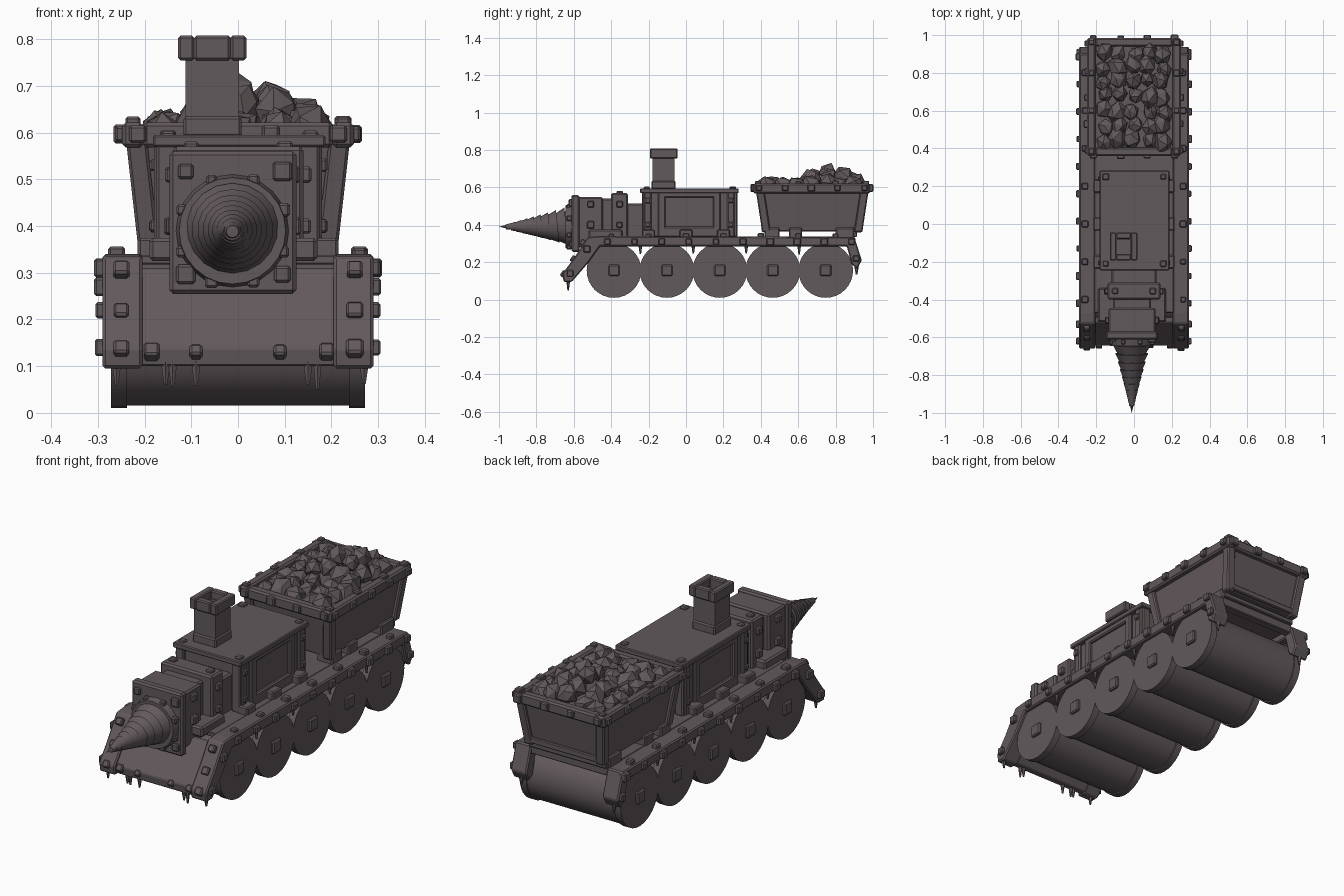
import bpy, bmesh, math, random
from mathutils import Matrix, Vector

random.seed(4)
old = bpy.data.objects.get("Cube")
if old:
    bpy.data.objects.remove(old, do_unlink=True)

COLOUR = (0.122, 0.1, 0.106, 1)
iron = bpy.data.materials.new("dark_iron")
iron.use_nodes = True
iron.diffuse_color = COLOUR
bsdf = iron.node_tree.nodes["Principled BSDF"]
bsdf.inputs["Base Color"].default_value = COLOUR
bsdf.inputs["Roughness"].default_value = 0.8


def finish(name, bm, bevel=0.0, smooth=False):
    bmesh.ops.recalc_face_normals(bm, faces=bm.faces)
    mesh = bpy.data.meshes.new(name)
    bm.to_mesh(mesh)
    bm.free()
    mesh.materials.append(iron)
    ob = bpy.data.objects.new(name, mesh)
    bpy.context.collection.objects.link(ob)
    if bevel:
        mod = ob.modifiers.new("worn_edges", "BEVEL")
        mod.width, mod.segments = bevel, 1
    if smooth:
        bpy.ops.object.select_all(action="DESELECT")
        ob.select_set(True)
        bpy.context.view_layer.objects.active = ob
        bpy.ops.object.shade_smooth_by_angle(angle=math.radians(35))
    return ob


def add_box(bm, x, y, z, taper=1.0):
    """Box from (low, high) pairs; taper shrinks its bottom."""
    mid = Vector((sum(x) / 2, sum(y) / 2, sum(z) / 2))
    size = Vector((x[1] - x[0], y[1] - y[0], z[1] - z[0]))
    for v in bmesh.ops.create_cube(bm, size=1)["verts"]:
        k = taper if v.co.z < 0 else 1
        v.co = mid + Vector((v.co.x * size.x * k, v.co.y * size.y * k, v.co.z * size.z))


def boxes(name, items, bevel=0.006):
    bm = bmesh.new()
    for item in items:
        add_box(bm, *item)
    return finish(name, bm, bevel)


def cubes(name, points, s=0.036, rot=0.0):
    """Square bolt heads, optionally leaning about x."""
    bm = bmesh.new()
    for p in points:
        m = Matrix.Translation(p) @ Matrix.Rotation(rot, 4, "X")
        bmesh.ops.create_cube(bm, size=s * random.uniform(0.9, 1.15), matrix=m)
    return finish(name, bm, 0.005)


def frame(x, y, z, w):
    """Four bars around a rectangle."""
    (a, b), (c, d) = x, y
    return [((a, a + w), y, z), ((b - w, b), y, z),
            ((a + w, b - w), (c, c + w), z), ((a + w, b - w), (d - w, d), z)]


def prism(name, profile, x0, x1, bevel=0.006):
    """Side profile (y, z) extruded across x."""
    bm = bmesh.new()
    face = bm.faces.new([bm.verts.new((x0, y, z)) for y, z in profile])
    new = bmesh.ops.extrude_face_region(bm, geom=[face])["geom"]
    for v in new:
        if isinstance(v, bmesh.types.BMVert):
            v.co.x = x1
    return finish(name, bm, bevel)


def add_cone(bm, r1, r2, depth, matrix, n=24):
    bmesh.ops.create_cone(bm, cap_ends=True, segments=n, radius1=r1,
                          radius2=r2, depth=depth, matrix=matrix)


# Rollers with end discs and square hubs
wheels = [-0.385 + 0.283 * i for i in range(5)]
for i, y in enumerate(wheels):
    bm = bmesh.new()
    for x, r, w in ((0, 0.14, 0.53), (-0.255, 0.146, 0.035), (0.255, 0.146, 0.035)):
        add_cone(bm, r, r, w, Matrix.Translation((x, y, 0.156)) @ Matrix.Rotation(math.pi / 2, 4, "Y"), 32)
    finish(f"roller_{i + 1}", bm, smooth=True)
    boxes(f"roller_hub_{i + 1}", [((-0.286, 0.286), (y - 0.03, y + 0.03), (0.127, 0.187))])

# Chassis side rails with drooping ends
rail = [(-0.47, 0.34), (-0.525, 0.335), (-0.6, 0.22), (-0.66, 0.14), (-0.655, 0.095),
        (-0.61, 0.095), (-0.52, 0.2), (-0.46, 0.285), (0.86, 0.285), (0.885, 0.19),
        (0.915, 0.165), (0.94, 0.21), (0.9, 0.335)]
for side, s in (("left", 1), ("right", -1)):
    prism(side + "_rail", rail, s * 0.205, s * 0.29)
    pts = [(s * 0.288, -0.42 + 0.145 * i, 0.31) for i in range(10)]
    pts += [(s * 0.288, -0.53, 0.27), (s * 0.288, -0.62, 0.14), (s * 0.288, 0.91, 0.22)]
    cubes(side + "_rail_bolts", pts)
    cubes(side + "_rail_top_bolts", [(s * 0.26, -0.4 + 0.2 * i, 0.338) for i in range(7)], 0.032)
    cubes(side + "_plow_bolts", [(s * 0.25, -0.55, 0.305), (s * 0.25, -0.598, 0.215),
                                 (s * 0.25, -0.65, 0.135)], 0.034, math.radians(56))

# Deck and front plow
boxes("deck", [((-0.21, 0.21), (-0.47, 0.9), (0.318, 0.338))], 0.003)
plow = [(-0.49, 0.31), (-0.52, 0.31), (-0.585, 0.22), (-0.645, 0.14), (-0.64, 0.1),
        (-0.605, 0.1), (-0.53, 0.2)]
prism("plow_plate", plow, -0.21, 0.21, 0.004)
cubes("plow_lower_bolts", [(x, -0.64, 0.13) for x in (-0.185, -0.09, 0.09, 0.19)], 0.03, math.radians(56))

# Grimy drips under the plow and rails
bm = bmesh.new()
drips = [(x, -0.63, 0.085) for x in (-0.155, -0.14, -0.09, 0.15, 0.17, 0.27, -0.26)]
drips += [(s * 0.27, y + 0.141, 0.275) for s in (-1, 1) for y in wheels[:4]]
drips += [(s * 0.25, 0.912, 0.155) for s in (-1, 1)]
for p in drips:
    add_cone(bm, 0.004, 0.012, random.uniform(0.04, 0.07), Matrix.Translation(p), 6)
finish("drips", bm)

# Engine cabin, roof and side panels
boxes("engine_cabin", [((-0.165, 0.165), (-0.22, 0.26), (0.335, 0.575))])
boxes("cabin_roof", [((-0.182, 0.187), (-0.245, 0.282), (0.57, 0.595))], 0.004)
cubes("roof_bolts", [(x, y, 0.588) for x in (-0.15, 0.155) for y in (-0.21, 0.25)], 0.032)
trim = []
for s in (-1, 1):
    xs = tuple(sorted((s * 0.16, s * 0.18)))
    trim += [(xs, (y - 0.02, y + 0.02), (0.335, 0.575)) for y in (-0.205, -0.13, 0.165, 0.24)]
    trim += [(xs, (-0.13, 0.165), z) for z in ((0.335, 0.39), (0.545, 0.575))]
    low = tuple(sorted((s * 0.16, s * 0.215)))
    trim += [(low, (y - 0.035, y + 0.035), (0.33, 0.375)) for y in (-0.2, 0.0, 0.2)]
for y in (-0.235, 0.25):
    trim += [(x, (y, y + 0.025), (0.335, 0.575)) for x in ((-0.175, -0.13), (0.13, 0.175))]
boxes("cabin_trim", trim)
cubes("cabin_bolts", [(s * 0.177, y, z) for s in (-1, 1) for y in (-0.205, 0.24) for z in (0.4, 0.53)], 0.026)

# Square chimney, open at the top
boxes("chimney_base", [((-0.117, 0.008), (-0.185, -0.055), (0.59, 0.635))])
boxes("chimney_stem", frame((-0.112, 0.002), (-0.178, -0.062), (0.62, 0.77), 0.02), 0)
boxes("chimney_cap", frame((-0.128, 0.018), (-0.193, -0.045), (0.755, 0.808), 0.034), 0.005)

# Drill housing in stepped blocks
boxes("drill_housing", [
    ((-0.12, 0.12), (-0.32, -0.21), (0.33, 0.515)),
    ((-0.14, 0.14), (-0.4, -0.31), (0.32, 0.57)),
    ((-0.11, 0.09), (-0.46, -0.39), (0.31, 0.54)),
    ((-0.135, 0.115), (-0.58, -0.445), (0.28, 0.55)),
    ((-0.147, 0.125), (-0.612, -0.57), (0.255, 0.56)),
    ((-0.19, 0.17), (-0.52, -0.34), (0.325, 0.375))], 0.008)
cubes("housing_bolts", [(x, -0.607, z) for x in (-0.112, 0.095) for z in (0.297, 0.517)])
cubes("housing_side_bolts", [(x, y, z) for x, y in ((-0.135, -0.51), (0.115, -0.51), (-0.14, -0.355),
                             (0.14, -0.355)) for z in (0.4, 0.51)], 0.034)
cubes("housing_top_bolts", [(x, -0.355, 0.565) for x in (-0.1, 0.1)], 0.034)

# Drill: flange, lugs and tapering ridges
AXIS = Vector((-0.012, 0, 0.39))
turn = Matrix.Rotation(math.pi / 2, 4, "X")
bm = bmesh.new()
add_cone(bm, 0.122, 0.114, 0.04, Matrix.Translation(AXIS + Vector((0, -0.625, 0))) @ turn)
add_cone(bm, 0.088, 0.0, 0.375, Matrix.Translation(AXIS + Vector((0, -0.8125, 0))) @ turn, 18)
y, r = -0.64, 0.1
for i in range(9):
    step = 0.05 - 0.0028 * i
    lean = Matrix.Rotation(math.radians(6), 4, "X")
    add_cone(bm, r, r * 0.74, step, Matrix.Translation(AXIS + Vector((0, y - step / 2, 0))) @ lean @ turn, 18)
    y -= step * 0.92
    r = 0.1 * (1 + y) / 0.36
finish("drill", bm, smooth=True)
ring = [2 * math.pi * (i + 0.5) / 8 for i in range(8)]
cubes("flange_lugs", [(AXIS.x + 0.117 * math.cos(a), -0.625, AXIS.z + 0.117 * math.sin(a)) for a in ring], 0.026)

# Wagon tub, supports, corner posts and rim
boxes("wagon_tub", [((-0.225, 0.225), (0.385, 0.965), (0.365, 0.6), 0.88)])
boxes("wagon_supports", [(x, y, (0.33, 0.385)) for x in ((-0.215, -0.13), (0.13, 0.215))
                         for y in ((0.42, 0.5), (0.55, 0.62), (0.8, 0.9))])
posts = bmesh.new()
for sx in (-1, 1):
    for sy in (-1, 1):
        top = Vector((sx * 0.218, 0.675 + sy * 0.28, 0.59))
        low = Vector((sx * 0.192, 0.675 + sy * 0.245, 0.36))
        for v in bmesh.ops.create_cube(posts, size=1)["verts"]:
            v.co = (top if v.co.z > 0 else low) + Vector((v.co.x, v.co.y, 0)) * 0.045
finish("wagon_posts", posts, 0.006)
boxes("wagon_rim", frame((-0.248, 0.248), (0.36, 0.985), (0.568, 0.622), 0.045), 0.008)
rim = [(s * 0.246, y, 0.597) for s in (-1, 1) for y in (0.39, 0.53, 0.67, 0.81, 0.955)]
rim += [(x, y, 0.597) for x in (-0.215, -0.07, 0.07, 0.215) for y in (0.365, 0.982)]
cubes("rim_bolts", rim)
cubes("rim_top_bolts", [(x, y, 0.618) for x in (-0.225, 0.225) for y in (0.385, 0.6, 0.8, 0.962)], 0.032)

# Rear cross bars
boxes("rear_bars", [((-0.21, 0.21), (0.87, 0.915), (0.335, 0.36)),
                    ((-0.21, 0.21), (0.86, 0.9), (0.295, 0.325)),
                    ((-0.2, 0.2), (0.91, 0.945), (0.37, 0.4))], 0.004)

# Heaped rocks
rocks = bmesh.new()
for row in range(7):
    for col in range(5):
        x = -0.155 + 0.077 * col + random.uniform(-0.015, 0.015)
        y = 0.445 + 0.077 * row + random.uniform(-0.015, 0.015)
        heap = math.exp(-((x - 0.02) / 0.11) ** 2 - ((y - 0.76) / 0.15) ** 2)
        p = Vector((x, y, 0.59 + 0.085 * heap + random.uniform(0, 0.015)))
        size = random.uniform(0.045, 0.062)
        spin = Matrix.Rotation(random.uniform(0, 6), 3, Vector((random.random(), 1, random.random())))
        stone = bmesh.ops.create_icosphere(rocks, subdivisions=1, radius=size)["verts"]
        for v in stone:
            q = spin @ (v.co * random.uniform(0.85, 1.1))
            v.co = p + Vector((q.x * 0.9, q.y * 1.05, q.z))
finish("rocks", rocks)
